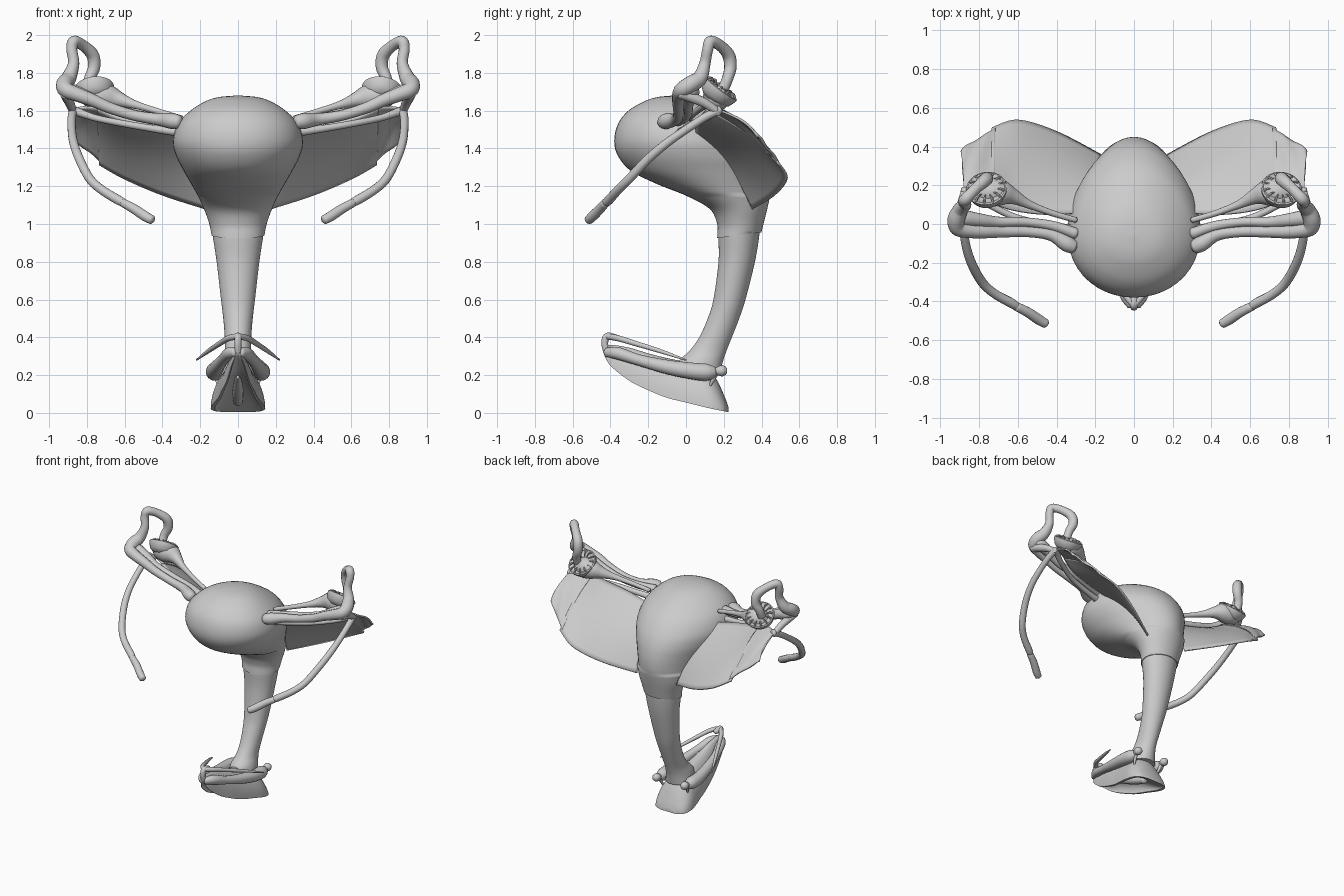
import bpy, bmesh, math
from mathutils import Vector


def smooth_rows(rows, n=6):
    """Catmull-Rom interpolation through rows of numbers."""
    out = []
    for i in range(len(rows) - 1):
        p = [rows[max(i - 1, 0)], rows[i], rows[i + 1], rows[min(i + 2, len(rows) - 1)]]
        for k in range(n):
            t = k / n
            out.append([0.5 * (2 * b + (c - a) * t + (2 * a - 5 * b + 4 * c - d) * t * t
                               + (3 * b - a - 3 * c + d) * t ** 3) for a, b, c, d in zip(*p)])
    return out + [list(rows[-1])]


def loft(name, rings, mirror=False, closed=True, thick=0, caps=True):
    bm = bmesh.new()
    vs = [[bm.verts.new(p) for p in r] for r in rings]
    n = len(rings[0])
    for a, b in zip(vs, vs[1:]):
        for j in range(n if closed else n - 1):
            k = (j + 1) % n
            bm.faces.new((a[j], a[k], b[k], b[j]))
    if closed and caps:
        bm.faces.new(vs[0][::-1])
        bm.faces.new(vs[-1])
    bmesh.ops.recalc_face_normals(bm, faces=bm.faces)
    me = bpy.data.meshes.new(name)
    bm.to_mesh(me)
    bm.free()
    ob = bpy.data.objects.new(name, me)
    bpy.context.collection.objects.link(ob)
    if thick:
        m = ob.modifiers.new("thickness", 'SOLIDIFY')
        m.thickness, m.offset = thick, 0
    if mirror:
        ob.modifiers.new("mirror", 'MIRROR')
    bpy.context.view_layer.objects.active = ob
    bpy.ops.object.select_all(action='DESELECT')
    ob.select_set(True)
    bpy.ops.object.shade_smooth_by_angle(angle=math.radians(50))
    return ob


def tube(name, pts, mirror=True, sides=14, n=6):
    """Sweep a circle along points (x, y, z, radius)."""
    rows = smooth_rows(pts, n)
    pos = [Vector(r[:3]) for r in rows]
    rings, up = [], None
    for i, r in enumerate(rows):
        t = (pos[min(i + 1, len(pos) - 1)] - pos[max(i - 1, 0)]).normalized()
        u = up if up else t.orthogonal()
        up = (u - t * u.dot(t)).normalized()
        w = t.cross(up)
        rings.append([pos[i] + max(r[3], .001) * (up * math.cos(a) + w * math.sin(a))
                      for a in [2 * math.pi * k / sides for k in range(sides)]])
    # round the two ends off
    for e, s in ((0, 1), (-1, -1)):
        d = (pos[e] - pos[e + s]).normalized() * rows[e][3] * .35
        cap = [pos[e] + (p - pos[e]) * .6 + d for p in rings[e]]
        rings.insert(0, cap) if e == 0 else rings.append(cap)
    return loft(name, rings, mirror)


def slices(rows, egg):
    """Horizontal ovals from rows (z, y front, y back, half width)."""
    res = []
    for z, y0, y1, w in smooth_rows(rows):
        ring = []
        for k in range(48):
            a = 2 * math.pi * k / 48
            s, y = math.sin(a), (y0 + y1) / 2 + (y1 - y0) / 2 * math.sin(a)
            tilt = .03 * s if z < .95 and egg else 0
            ring.append((w * math.cos(a) * (1 - (egg * s if z > 1.15 else 0)), y, z + tilt * .5))
        res.append(ring)
    return res


# egg-shaped body narrowing into a collar
loft("body", slices([(1.68, -.07, -.05, .01), (1.672, -.15, .03, .10), (1.65, -.22, .11, .17),
                     (1.6, -.305, .21, .25), (1.53, -.36, .31, .315), (1.44, -.38, .385, .342),
                     (1.36, -.36, .425, .325), (1.28, -.29, .445, .285), (1.21, -.15, .45, .245),
                     (1.15, .0, .445, .212), (1.08, .125, .43, .18), (1.0, .165, .41, .152),
                     (.94, .165, .395, .14)], .12))

# stalk below the collar
loft("stalk", slices([(1.0, .18, .39, .138), (.94, .172, .388, .134), (.8, .172, .365, .113),
                      (.6, .145, .315, .09), (.5, .115, .282, .078), (.4, .07, .243, .07),
                      (.33, .02, .215, .07), (.27, -.04, .195, .085), (.2, -.04, .18, .1)], 0))

# hollow foot: arched cross-sections with the underside pushed in
foot = []
for y, zb, zt, w, dep in smooth_rows([(-.435, .31, .345, .012, .0), (-.4, .25, .36, .035, .03),
        (-.3, .17, .345, .06, .05), (-.2, .12, .315, .085, .08), (-.1, .08, .29, .105, .09),
        (0, .055, .27, .125, .08), (.1, .03, .25, .143, .05), (.16, .017, .18, .14, .025),
        (.205, .008, .085, .115, .008), (.225, .004, .03, .06, 0)]):
    arch = [(w * math.cos(a) * (1 - .15 * math.sin(a) ** 2), zb + (zt - zb) * math.sin(a))
            for a in [math.pi * k / 20 for k in range(21)]]
    inner = [(-.85 * w * math.cos(a), zb + dep * max(math.sin(a), 0))
             for a in [math.pi * k / 14 for k in range(15)]]
    foot.append([(x, y, z) for x, z in arch + inner])
loft("foot", foot)
tube("tongue", [(0, .12, .06, .025), (0, .0, .11, .03), (0, -.14, .17, .02), (0, -.22, .19, .008)], False)

# side tubes of the foot, with a knob and small spur behind
tube("foot_side_tube", [(.012, -.42, .32, .025), (.045, -.36, .315, .033), (.08, -.25, .28, .03),
                        (.11, -.1, .243, .038), (.125, .03, .222, .044), (.122, .11, .215, .045),
                        (.12, .15, .218, .03)])
tube("foot_knob", [(.12, .14, .218, .015), (.12, .165, .221, .022), (.12, .19, .223, .03),
                   (.12, .21, .223, .022)])
tube("foot_spur", [(.115, .16, .21, .014), (.11, .14, .17, .01), (.1, .12, .13, .004)])

# curved whiskers sweeping back from the foot tip
tube("tip_arch", [(0, -.42, .32, .018), (0, -.43, .37, .018), (0, -.415, .405, .02),
                  (0, -.36, .395, .016)], False)
tube("whisker", [(.0, -.42, .405, .017), (.05, -.36, .395, .016), (.1, -.26, .365, .014),
                 (.16, -.13, .325, .011), (.22, .0, .28, .004)])

# arm with elbow and raised loop
tube("arm", [(.31, -.12, 1.54, .035), (.35, -.1, 1.545, .042), (.43, -.055, 1.555, .032),
             (.55, -.04, 1.575, .028), (.68, -.04, 1.615, .03), (.77, -.04, 1.655, .034),
             (.85, -.035, 1.685, .038), (.91, -.02, 1.71, .042), (.918, .025, 1.74, .045),
             (.895, .075, 1.775, .04), (.87, .1, 1.85, .03), (.88, .115, 1.925, .029),
             (.868, .13, 1.966, .031), (.82, .18, 1.945, .029), (.77, .225, 1.895, .034),
             (.762, .235, 1.83, .033), (.785, .22, 1.77, .03), (.79, .2, 1.72, .03)])
tube("rear_arm_strand", [(.3, -.05, 1.545, .03), (.42, -.01, 1.56, .026), (.56, .01, 1.585, .024),
                         (.7, .01, 1.625, .028), (.8, .02, 1.67, .036), (.88, .03, 1.7, .042),
                         (.92, .03, 1.715, .03)])
tube("outer_elbow", [(.915, -.03, 1.69, .028), (.905, .03, 1.67, .028), (.89, .1, 1.64, .025),
                     (.875, .16, 1.6, .022)])

# slim second strut and the hanging feeler
tube("strut", [(.3, -.03, 1.485, .025), (.42, -.01, 1.5, .02), (.6, .03, 1.53, .018),
               (.75, .1, 1.56, .018), (.84, .15, 1.59, .022), (.88, .17, 1.6, .026)])
tube("feeler", [(.87, .18, 1.605, .024), (.88, .1, 1.565, .022), (.88, 0, 1.5, .022),
                (.87, -.1, 1.43, .023), (.84, -.2, 1.345, .024), (.785, -.3, 1.24, .024),
                (.72, -.36, 1.18, .024), (.63, -.41, 1.125, .025), (.6, -.43, 1.11, .019)])
tube("feeler_tip", [(.61, -.425, 1.113, .023), (.55, -.455, 1.08, .026), (.49, -.495, 1.04, .027),
                    (.455, -.515, 1.022, .024)], n=3)

# horn lying behind the arm, opening into a cupped mouth
axis = Vector((.1, .6, .8)).normalized()
side = Vector((1, 0, 0))
side = (side - axis * side.dot(axis)).normalized()
fwd = axis.cross(side)
mouth = Vector((.76, .175, 1.705))


def disc(c, r, n=28):
    return [c + r * (side * math.cos(2 * math.pi * k / n) + fwd * math.sin(2 * math.pi * k / n))
            for k in range(n)]


tube("horn", [(.3, .02, 1.56, .015), (.42, .055, 1.595, .016), (.54, .1, 1.63, .022),
              (.62, .14, 1.655, .04), (.68, .16, 1.67, .066), (.74, .165, 1.675, .075),
              (.8, .165, 1.675, .06)])
loft("horn_mouth", [disc(mouth + axis * h, r) for h, r in
                    ((-.06, .06), (-.035, .09), (0, .104), (.016, .106), (.02, .098), (.008, .08),
                     (-.005, .03))], True)
for i in range(13):
    a = 2 * math.pi * i / 13
    d = side * math.cos(a) + fwd * math.sin(a)
    tube("mouth_tooth", [(*(mouth + d * r + axis * h), w) for r, h, w in
                         ((.097, .015, .007), (.075, .03, .006), (.045, .018, .002))], sides=6, n=2)

# wing membrane from the struts down to the trailing edge
edge = smooth_rows([(.24, .06, 1.47, .17, .355, 1.08), (.45, .05, 1.52, .4, .475, 1.155),
                    (.62, .07, 1.56, .6, .535, 1.24), (.74, .11, 1.61, .735, .495, 1.315)], 8)


def sheet(name, rows, bulge, wave):
    grid = []
    for i, e in enumerate(rows):
        a, b = Vector(e[:3]), Vector(e[3:])
        row = []
        for j in range(17):
            t = j / 16
            p = a.lerp(b, t) + Vector((0, .7, .7)) * bulge * math.sin(math.pi * t)
            p += Vector((.3, .5, .7)) * wave * t * math.sin(i * .6 + 5 * t)
            row.append(p)
        grid.append(row)
    return loft(name, grid, True, False, .012)


sheet("wing", edge, .03, 0)

# wavy outer flap of the wing
sheet("wing_flap", smooth_rows([(.72, .1, 1.61, .72, .495, 1.325), (.78, .13, 1.62, .78, .45, 1.375),
                                (.84, .15, 1.615, .85, .415, 1.43), (.88, .18, 1.6, .89, .375, 1.46)], 6),
      .025, .007)
